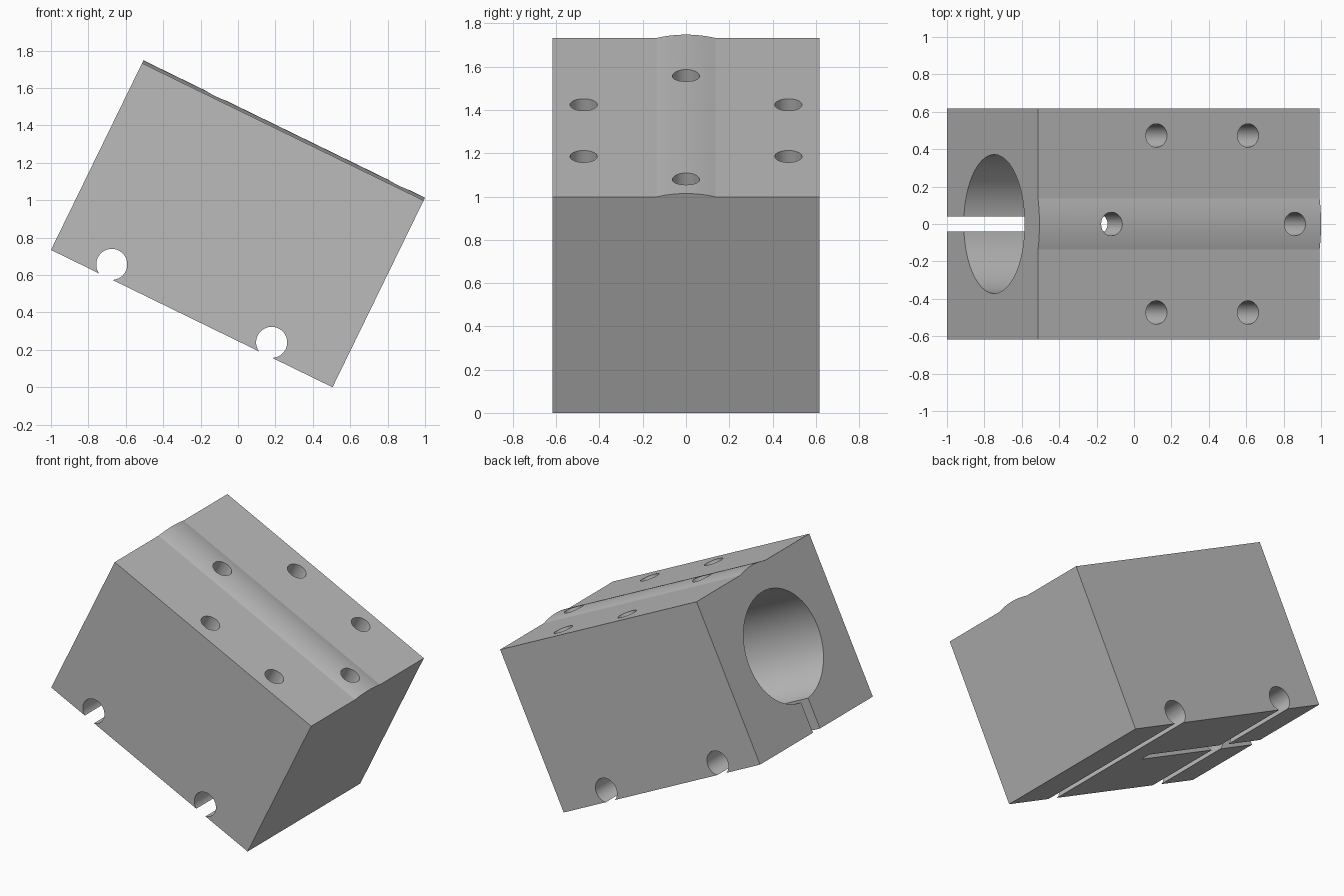
import bpy, bmesh, math
from mathutils import Matrix, Vector

cube = bpy.data.objects.get("Cube")
if cube:
    bpy.data.objects.remove(cube, do_unlink=True)

LENGTH, HALF_WIDTH, HEIGHT = 1.675, 0.617, 1.111
BORE_HEIGHT, BORE_RADIUS, BORE_DEPTH = 0.576, 0.371, 1.01
TILT = math.radians(26)

grey = bpy.data.materials.new("plain grey")
grey.use_nodes = True
colour = (0.5, 0.5, 0.5, 1)
grey.diffuse_color = colour
grey.node_tree.nodes["Principled BSDF"].inputs["Base Color"].default_value = colour


def new_object(name, bm):
    bmesh.ops.recalc_face_normals(bm, faces=bm.faces)
    mesh = bpy.data.meshes.new(name)
    bm.to_mesh(mesh)
    bm.free()
    mesh.materials.append(grey)
    obj = bpy.data.objects.new(name, mesh)
    bpy.context.collection.objects.link(obj)
    return obj


def cylinder(name, start, end, radius, sides):
    start, end = Vector(start), Vector(end)
    axis = end - start
    turn = Vector((0, 0, 1)).rotation_difference(axis).to_matrix().to_4x4()
    bm = bmesh.new()
    bmesh.ops.create_cone(bm, cap_ends=True, segments=sides, radius1=radius,
                          radius2=radius, depth=axis.length,
                          matrix=Matrix.Translation((start + end) / 2) @ turn)
    return new_object(name, bm)


def box(name, low, high):
    low, high = Vector(low), Vector(high)
    bm = bmesh.new()
    bmesh.ops.create_cube(bm, size=1, matrix=Matrix.Translation((low + high) / 2)
                          @ Matrix.Diagonal((*(high - low), 1)))
    return new_object(name, bm)


# Block: end profile with a shallow arched ridge on top, extruded lengthwise
profile = [(-HALF_WIDTH, 0), (HALF_WIDTH, 0), (HALF_WIDTH, HEIGHT)]
ridge_radius = 0.552
half_angle = math.acos((HEIGHT - BORE_HEIGHT) / ridge_radius)
steps = 16
for i in range(steps + 1):
    a = half_angle * (1 - 2 * i / steps)
    profile.append((ridge_radius * math.sin(a),
                    BORE_HEIGHT + ridge_radius * math.cos(a)))
profile.append((-HALF_WIDTH, HEIGHT))

bm = bmesh.new()
end_face = bm.faces.new([bm.verts.new((0, y, z)) for y, z in profile])
extruded = bmesh.ops.extrude_face_region(bm, geom=[end_face], use_keep_orig=True)
bmesh.ops.translate(bm, vec=(LENGTH, 0, 0),
                    verts=[v for v in extruded["geom"] if isinstance(v, bmesh.types.BMVert)])
block = new_object("clamp_block", bm)

# Main blind bore, and the narrow slot that opens it to the underside
cutters = [
    cylinder("bore_cutter", (-0.1, 0, BORE_HEIGHT), (BORE_DEPTH, 0, BORE_HEIGHT),
             BORE_RADIUS, 96),
    box("slot_cutter", (-0.1, -0.039, -0.1), (BORE_DEPTH - 0.002, 0.039, 0.3)),
]

# Cross channels that break through the underside
for x in (0.326, 1.277):
    cutters.append(cylinder("channel_cutter", (x, -0.8, 0.073), (x, 0.8, 0.073), 0.083, 48))

# Screw holes drilled from the top
for x, y in [(0.43, 0), (1.52, 0)] + [(x, y) for x in (0.704, 1.249) for y in (-0.473, 0.473)]:
    cutters.append(cylinder("screw_hole_cutter", (x, y, HEIGHT - 0.42), (x, y, HEIGHT + 0.1),
                            0.063, 32))

bpy.ops.object.select_all(action='DESELECT')
bpy.context.view_layer.objects.active = block
block.select_set(True)
for cutter in cutters:
    cutter.hide_render = True
    cut = block.modifiers.new("cut", 'BOOLEAN')
    cut.operation = 'DIFFERENCE'
    cut.solver = 'EXACT'
    cut.object = cutter
    bpy.ops.object.modifier_apply(modifier=cut.name)
    bpy.data.objects.remove(cutter, do_unlink=True)

# Tilt the finished block onto its lower edge
block.data.transform(Matrix.Translation((-1, 0, LENGTH * math.sin(TILT)))
                     @ Matrix.Rotation(TILT, 4, 'Y'))
bpy.ops.object.shade_smooth_by_angle(angle=math.radians(12))
